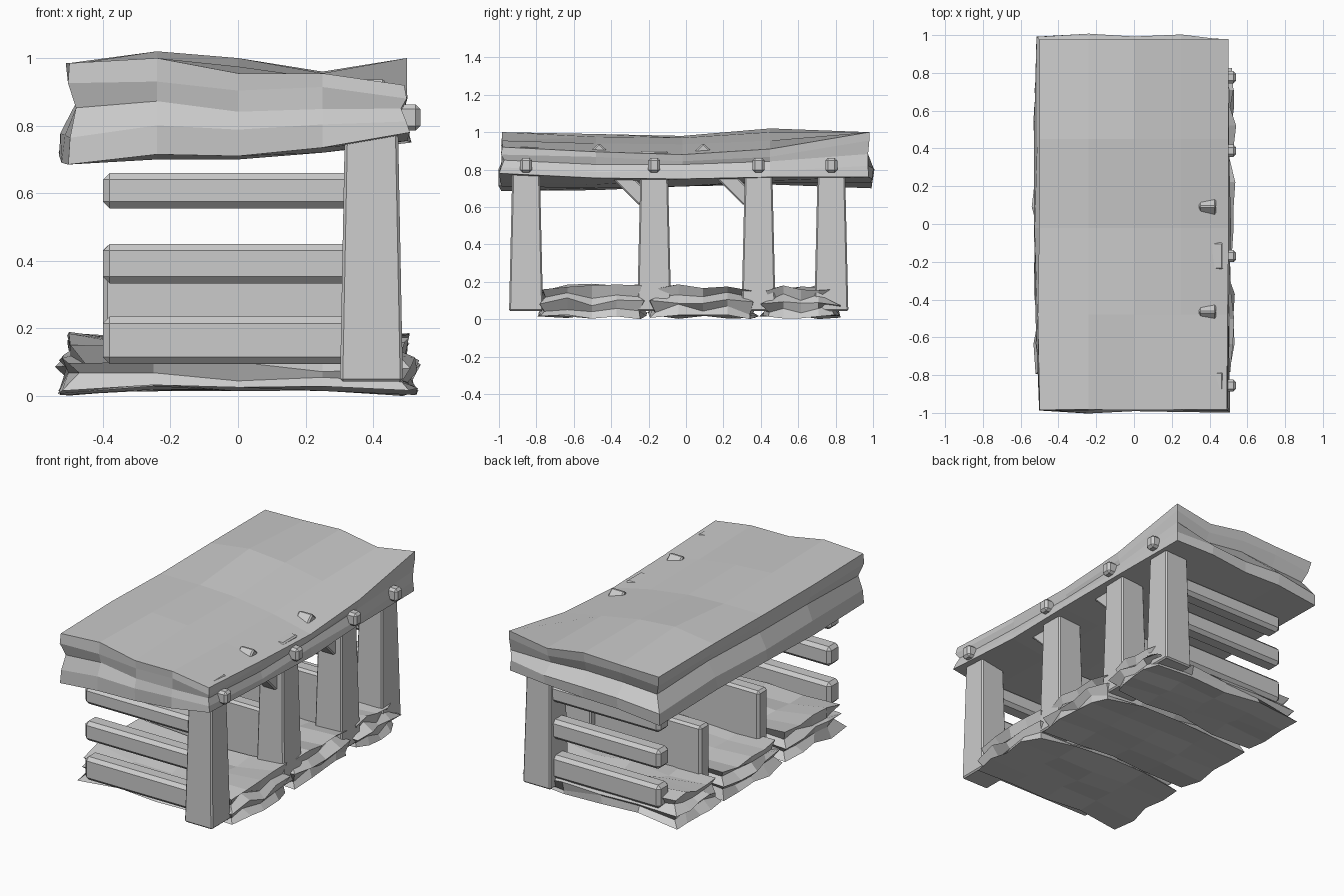
import bpy, bmesh, math, random
from mathutils import Matrix

if "Cube" in bpy.data.objects:
    bpy.data.objects.remove(bpy.data.objects["Cube"])

random.seed(4)


def finish(name, bm, bevel=0.0):
    bmesh.ops.recalc_face_normals(bm, faces=bm.faces)
    me = bpy.data.meshes.new(name)
    bm.to_mesh(me)
    bm.free()
    ob = bpy.data.objects.new(name, me)
    bpy.context.collection.objects.link(ob)
    if bevel:
        mod = ob.modifiers.new("chamfer", "BEVEL")
        mod.width = bevel
        mod.segments = 1
    return ob


def box(name, x, y, z, bevel, taper=(1, 1), tilt=0.0):
    """Box from (min, max) ranges; the top may taper and the box may tilt about x."""
    c = [(a + b) / 2 for a, b in (x, y, z)]
    s = [b - a for a, b in (x, y, z)]
    bm = bmesh.new()
    bmesh.ops.create_cube(bm, size=1)
    for v in bm.verts:
        v.co = [v.co[i] * s[i] for i in range(3)]
        if v.co.z > 0:
            v.co.x *= taper[0]
            v.co.y *= taper[1]
    bm.transform(Matrix.Translation(c) @ Matrix.Rotation(tilt, 4, "X"))
    return finish(name, bm, bevel)


def straw_slab(name, xs, ys, top, bottom, rings, ragged, corner_in=0.0, calm=1.0):
    """Faceted straw layer: top and bottom grids joined by ragged edge rings.
    calm < 1 flattens the grooves on the front and right edges."""
    nx, ny = len(xs), len(ys)
    rim = ([(i, 0) for i in range(nx)] + [(nx - 1, j) for j in range(1, ny)]
           + [(i, ny - 1) for i in range(nx - 2, -1, -1)]
           + [(0, j) for j in range(ny - 2, 0, -1)])
    bm = bmesh.new()
    loops = []
    for t, off in rings:
        loop = {}
        for i, j in rim:
            sx = (i == nx - 1) - (i == 0)
            sy = (j == ny - 1) - (j == 0)
            o = off * calm if sx > 0 or sy < 0 else off
            r = o + random.uniform(-ragged, ragged) * (1 if t > 0 else .5)
            if sx and sy:
                r -= corner_in
            z = top[j][i] * (1 - t) + bottom[j][i] * t
            if 0 < t < 1:
                z += random.uniform(-ragged, ragged)
            loop[i, j] = bm.verts.new((xs[i] + sx * r, ys[j] + sy * r, max(0, z)))
        loops.append(loop)
    for a, b in zip(loops, loops[1:]):
        for k, p in enumerate(rim):
            q = rim[(k + 1) % len(rim)]
            bm.faces.new((a[p], a[q], b[q], b[p]))
    for loop, height in ((loops[0], top), (loops[-1], bottom)):
        for j in range(1, ny - 1):
            for i in range(1, nx - 1):
                loop[i, j] = bm.verts.new((xs[i], ys[j], height[j][i]))
        for j in range(ny - 1):
            for i in range(nx - 1):
                bm.faces.new((loop[i, j], loop[i + 1, j], loop[i + 1, j + 1], loop[i, j + 1]))
    return finish(name, bm)


# Thatched roof, dipping along its right-hand edge
roof_top = [[.985, 1.0, .955, .955, .92],
            [.985, .99, .975, .94, .895],
            [.98, .98, .97, .935, .88],
            [.985, 1.02, 1.0, .955, .91],
            [.985, .99, 1.0, .96, 1.0]]
roof_bottom = [[.685, .715, .71, .735, .78],
               [.69, .70, .70, .72, .755],
               [.71, .72, .71, .73, .75],
               [.72, .73, .73, .74, .76],
               [.70, .73, .73, .75, .76]]
straw_slab("thatched_roof", [-.5, -.24, 0, .25, .495], [-.985, -.48, -.02, .45, .975],
           roof_top, roof_bottom,
           [(0, .005), (.22, -.012), (.45, -.03), (.72, .022), (1, .022)], .011, calm=.35)

# Three straw floor beds, one per bay
for n, (y0, y1) in enumerate(((-.79, -.215), (-.195, .375), (.41, .82))):
    ys = [y0 + (y1 - y0) * f for f in (.03, .27, .5, .73, .97)]
    up = [[(.17 if i in (0, 4) else .155) + random.uniform(-.02, .02) for i in range(5)] for j in ys]
    low = [[(.012 if i in (0, 4) else .025) + random.uniform(-.012, .012) for i in range(5)] for j in ys]
    straw_slab(f"straw_bed_{n + 1}", [-.5, -.25, 0, .25, .5], ys, up, low,
               [(0, 0), (.3, -.02), (.5, .022), (.72, -.01), (1, .015)], .02, corner_in=.012)

# Tapered posts with peg ends poking out of the roof edge
post_y = (-.855, -.17, .388, .777)
for n, y in enumerate(post_y):
    top = .92 if n == 0 else .90
    box(f"post_{n + 1}", (.302, .488), (y - .091, y + .091), (.043, top), .008, (.82, .78))
    box(f"peg_{n + 1}", (.30, .54), (y - .032, y + .032), (.785, .863), .014)

# Three rails closing each end
for end, y in (("front", post_y[0]), ("back", post_y[3])):
    for n, z in enumerate(((.095, .235), (.333, .45), (.555, .66))):
        box(f"{end}_rail_{n + 1}", (-.4, .35), (y - .052, y + .052), z, .02)

# Low divider boards between the bays
for n, y in enumerate(post_y[1:3]):
    box(f"divider_{n + 1}", (-.4, .35), (y - .045, y + .045), (.1, .445), .014)

# Diagonal braces running from the middle posts up into the roof
for n, y in enumerate(post_y[1:3]):
    box(f"brace_{n + 1}", (.345, .435), (y - .23, y - .145), (.58, .97), .008,
        tilt=math.radians(45))
